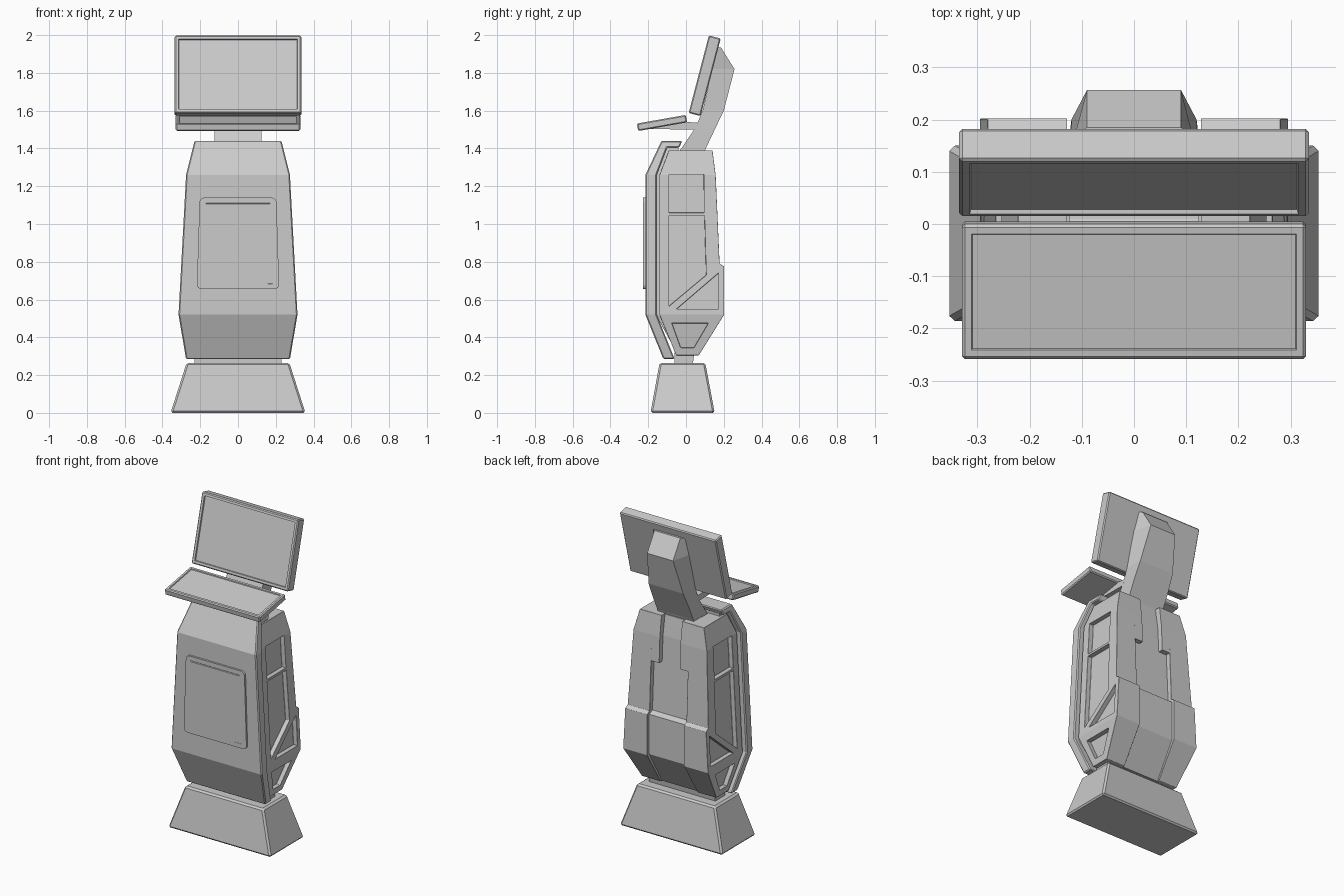
import bpy, bmesh
from math import radians
from mathutils import Matrix, Vector

if "Cube" in bpy.data.objects:
    bpy.data.objects.remove(bpy.data.objects["Cube"])

KINKS = [(0.285, 0.275), (0.52, 0.315), (1.26, 0.275), (1.44, 0.23)]


def half(z, off=0.0):
    """Half width of the tapered torso at height z."""
    for (z0, w0), (z1, w1) in zip(KINKS, KINKS[1:]):
        if z <= z1 or z1 == KINKS[-1][0]:
            return w0 + (w1 - w0) * (z - z0) / (z1 - z0) + off


def finish(name, bm, bevel=0.0):
    bmesh.ops.recalc_face_normals(bm, faces=bm.faces)
    me = bpy.data.meshes.new(name)
    bm.to_mesh(me)
    bm.free()
    ob = bpy.data.objects.new(name, me)
    bpy.context.collection.objects.link(ob)
    if bevel:
        add_bevel(ob, bevel)
    return ob


def add_bevel(ob, width):
    m = ob.modifiers.new("bevel", 'BEVEL')
    m.width, m.segments, m.limit_method = width, 1, 'ANGLE'
    m.angle_limit = radians(40)


def prism(name, profiles, xa, xb, bevel=0.0):
    """Extrude (y, z) profiles in x between the surfaces xa(z) and xb(z)."""
    bm = bmesh.new()
    for prof in profiles:
        n = len(prof)
        a = [bm.verts.new((0, y, z)) for y, z in prof]
        b = [bm.verts.new((1, y, z)) for y, z in prof]
        bm.faces.new(a)
        bm.faces.new(b)
        for i in range(n):
            j = (i + 1) % n
            bm.faces.new((a[i], a[j], b[j], b[i]))
    for z in (0.52, 1.26):
        bmesh.ops.bisect_plane(bm, geom=bm.verts[:] + bm.edges[:] + bm.faces[:], dist=1e-5,
                               plane_co=(0, 0, z), plane_no=(0, 0, 1))
    for v in bm.verts:
        z = v.co.z
        v.co.x = xa(z) + (xb(z) - xa(z)) * v.co.x
    return finish(name, bm, bevel)


def loft(name, rows, bevel=0.0):
    """Stack of rectangles: (z, front y, back y, front half width, back half width)."""
    bm = bmesh.new()
    rings = [[bm.verts.new(c) for c in ((-wf, yf, z), (wf, yf, z), (wb, yb, z), (-wb, yb, z))]
             for z, yf, yb, wf, wb in rows]
    bm.faces.new(rings[0])
    bm.faces.new(rings[-1])
    for r, s in zip(rings, rings[1:]):
        for i in range(4):
            j = (i + 1) % 4
            bm.faces.new((r[i], r[j], s[j], s[i]))
    return finish(name, bm, bevel)


def panel(name, size, loc, tilt, border, depth):
    """Tilted slab with a sunken face."""
    bm = bmesh.new()
    bmesh.ops.create_cube(bm, size=1, matrix=Matrix.Diagonal((*size, 1)))
    edges = [e for e in bm.edges]
    bmesh.ops.bevel(bm, geom=edges, offset=0.006, segments=1, affect='EDGES')
    top = max(bm.faces, key=lambda f: f.calc_center_median().z)
    bmesh.ops.inset_individual(bm, faces=[top], thickness=border)
    bmesh.ops.inset_individual(bm, faces=[top], thickness=0.003, depth=-depth)
    ob = finish(name, bm)
    ob.location = loc
    ob.rotation_euler.x = radians(tilt)
    return ob


def mirror(ob):
    m = ob.modifiers.new("mirror", 'MIRROR')
    m.use_clip = True


# Base and the short neck above it
loft("base", [(0, -0.188, 0.152, 0.357, 0.357), (0.265, -0.14, 0.102, 0.272, 0.272)], 0.01)
loft("base_neck", [(0.25, -0.06, 0.035, 0.23, 0.23), (0.32, -0.06, 0.045, 0.23, 0.23)])

# Front shell with its folded top lip
prism("front_shell", [[(-0.12, 0.285), (-0.215, 0.52), (-0.215, 1.26), (-0.13, 1.44), (-0.02, 1.44),
                       (-0.035, 1.405), (-0.10, 1.405), (-0.155, 1.26), (-0.155, 0.52), (-0.06, 0.285)]],
      lambda z: -half(z), half, 0.006)

# Narrow core seen in the gap behind the shell
prism("shell_gap_core", [[(-0.05, 0.32), (-0.16, 0.52), (-0.16, 1.26), (-0.105, 1.41), (-0.04, 1.41),
                          (-0.04, 1.35), (-0.10, 1.26), (-0.10, 0.52), (-0.03, 0.32)]],
      lambda z: -half(z, -0.035), lambda z: half(z, -0.035))

# Side bodies with sunken windows
side = prism("side_body", [[(-0.052, 0.305), (-0.14, 0.52), (-0.14, 1.26), (-0.09, 1.39), (0.14, 1.39),
                            (0.157, 1.26), (0.178, 0.79), (0.202, 0.775), (0.202, 0.52), (0.068, 0.305)]],
             lambda z: 0.128, lambda z: half(z, -0.02))
cutter = prism("side_window_cutter", [
    [(-0.09, 0.565), (0.107, 0.73), (0.098, 1.045), (-0.09, 1.045)],
    [(-0.09, 1.06), (0.096, 1.06), (0.094, 1.262), (-0.09, 1.262)],
    [(-0.05, 0.55), (0.172, 0.55), (0.172, 0.74)],
    [(-0.075, 0.475), (0.118, 0.475), (0.042, 0.345), (-0.028, 0.345)]],
    lambda z: half(z, -0.048), lambda z: half(z, 0.1))
cutter.hide_render = True
cutter.hide_viewport = True
cut = side.modifiers.new("windows", 'BOOLEAN')
cut.operation, cut.object, cut.solver = 'DIFFERENCE', cutter, 'EXACT'
add_bevel(side, 0.004)
mirror(side)

# Upper back flanges that narrow the central channel
mirror(prism("back_flange", [[(0.03, 1.1), (0.03, 1.39), (0.14, 1.39), (0.157, 1.26), (0.164, 1.1)]],
             lambda z: 0.072, lambda z: 0.135))

# Recessed back spine, upper and lower
prism("back_spine", [[(-0.04, 0.305), (-0.11, 0.52), (-0.11, 1.26), (-0.06, 1.385), (0.105, 1.385),
                      (0.125, 1.26), (0.15, 0.785), (0.182, 0.77), (0.182, 0.52), (0.055, 0.305)]],
      lambda z: -0.13, lambda z: 0.13)

# Raised front access plate with a fine groove
bm = bmesh.new()
plate = bm.faces.new([bm.verts.new(c) for c in ((-0.218, -0.227, 0.655), (0.218, -0.227, 0.655),
                                               (0.203, -0.227, 1.14), (-0.203, -0.227, 1.14))])
bmesh.ops.bevel(bm, geom=bm.verts[:], offset=0.025, segments=4, profile=0.5, affect='VERTICES')
bm.faces.ensure_lookup_table()
plate = bm.faces[0]
ext = bmesh.ops.extrude_edge_only(bm, edges=bm.edges[:])
bmesh.ops.translate(bm, verts=[g for g in ext["geom"] if isinstance(g, bmesh.types.BMVert)], vec=(0, 0.02, 0))
for t, d in ((0.006, 0), (0.022, 0), (0.003, -0.004), (0.003, 0.004)):
    bmesh.ops.inset_individual(bm, faces=[plate], thickness=t, depth=d)
finish("front_plate", bm)

# Stand rising from the body to the screen
loft("screen_stand", [(1.37, -0.045, 0.095, 0.125, 0.125), (1.40, -0.025, 0.105, 0.125, 0.125),
                      (1.51, 0.05, 0.157, 0.125, 0.125), (1.60, 0.088, 0.20, 0.125, 0.12),
                      (1.82, 0.14, 0.257, 0.12, 0.09), (1.935, 0.165, 0.185, 0.115, 0.09)])

# Bracket below the keyboard
prism("keyboard_bracket", [[(-0.2, 1.503), (-0.02, 1.55), (0.01, 1.54), (0.07, 1.535), (0.05, 1.50)]],
      lambda z: -0.125, lambda z: 0.125)

# Keyboard shelf and screen
panel("keyboard_shelf", (0.66, 0.263, 0.04), (0, -0.127, 1.535), 10, 0.018, 0.006)
panel("screen", (0.67, 0.424, 0.065), (0, 0.099, 1.785), 75.4, 0.02, 0.008)
